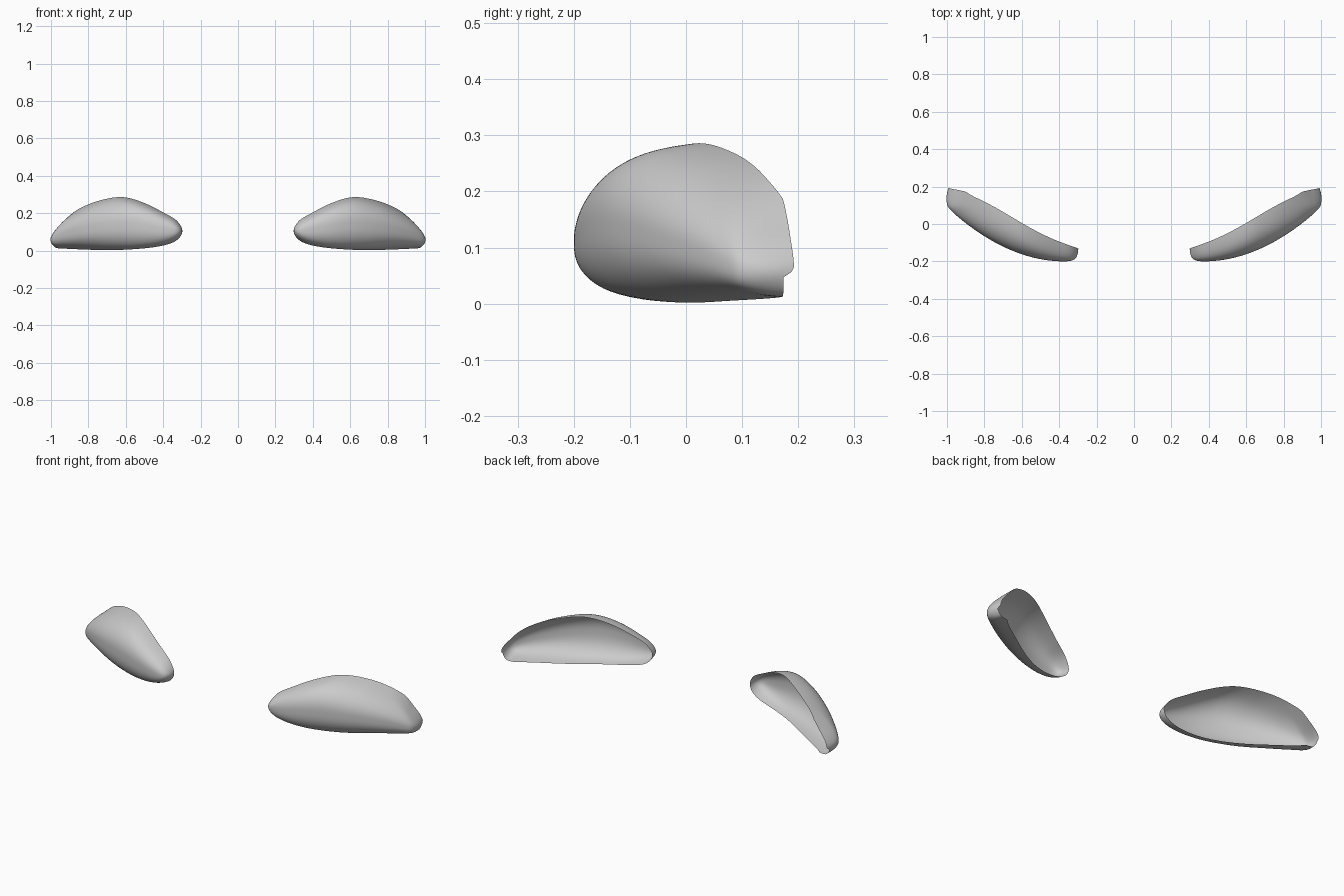
import bpy, bmesh, math
from mathutils import Vector

if "Cube" in bpy.data.objects:
    bpy.data.objects.remove(bpy.data.objects["Cube"])

# Rim outline seen from the front (x, z), counter-clockwise from the outer end
OUTLINE = [(1.026, 0.065), (0.993, 0.12), (0.915, 0.187), (0.805, 0.245), (0.71, 0.275),
           (0.63, 0.286), (0.56, 0.275), (0.48, 0.245), (0.4, 0.204), (0.33, 0.162),
           (0.298, 0.11), (0.318, 0.063), (0.38, 0.032), (0.5, 0.012), (0.68, 0.002),
           (0.83, 0.006), (0.95, 0.011), (1.006, 0.018)]
CX, CZ = 0.65, 0.115
SUB, RINGS = 6, 32


def smooth_loop(pts, sub):
    """Closed Catmull-Rom curve through the points."""
    p = [Vector(q) for q in pts]
    n, out = len(p), []
    for i in range(n):
        a, b, c, d = (p[(i + k) % n] for k in (-1, 0, 1, 2))
        for j in range(sub):
            t = j / sub
            out.append(0.5 * (2 * b + (c - a) * t + (2 * a - 5 * b + 4 * c - d) * t * t
                              + (3 * b - a - 3 * c + d) * t ** 3))
    return out


loop = smooth_loop(OUTLINE, SUB)


def span(x):
    """Lowest and highest z of the outline at x."""
    zs = []
    for a, b in zip(loop, loop[1:] + loop[:1]):
        if min(a.x, b.x) <= x <= max(a.x, b.x) and abs(a.x - b.x) > 1e-7:
            zs.append(a.y + (b.y - a.y) * (x - a.x) / (b.x - a.x))
    return (min(zs), max(zs)) if zs else (CZ, CZ)


def front_y(x):
    return -0.2 + 0.73 * (x - 0.37) ** 2


def rim_y(x, v):
    u = min(max((x - 0.3) / 0.7, 0), 1.04)
    low = ((1 - v) / 2) ** 2
    s = math.sin(math.pi * min(u, 1))
    y = -0.13 + 0.33 * u - 0.014 * math.sin(2 * math.pi * min(u, 1)) - 0.06 * low * s
    # ease off towards the outer corner
    return y - 0.6 * max(0, y - 0.17) - 0.012 * low * max(0, u) ** 8


def shell_point(o, f):
    """Point of the domed shell at fraction f from the centre to rim point o."""
    x, z = CX + (o.x - CX) * f, CZ + (o.y - CZ) * f
    lo, hi = span(x)
    half = max((hi - lo) / 2, 1e-4)
    v = max(-1, min(1, (z - (lo + hi) / 2) / half))
    power = 2.3 if v > 0 else 2.9
    w = math.sqrt((1 - abs(v) ** power) * max(0, 1 - f ** 24))
    y = front_y(x) * w + rim_y(x, v) * (1 - w)
    # the outer end wall leans inward towards the back
    lean = min(1, max(0, (x - 0.85) / 0.12))
    return x - 0.35 * lean * max(0, y - 0.09), 1.0 * y + 0.15 * max(0, y - 0.15), z


# Domed lens shell, open at the back
bm = bmesh.new()
centre = bm.verts.new(shell_point(loop[0], 0))
rings = []
for r in range(1, RINGS + 1):
    f = math.sin(math.pi / 2 * r / RINGS)
    rings.append([bm.verts.new(shell_point(o, f)) for o in loop])
n = len(loop)
for i in range(n):
    j = (i + 1) % n
    bm.faces.new((centre, rings[0][i], rings[0][j]))
    for a, b in zip(rings, rings[1:]):
        bm.faces.new((a[i], b[i], b[j], a[j]))
mesh = bpy.data.meshes.new("lamp_lens")
bm.to_mesh(mesh)
bm.free()
mesh.shade_smooth()
lens = bpy.data.objects.new("lamp_lens", mesh)
bpy.context.collection.objects.link(lens)

# Matching lens on the other side
lens.modifiers.new("mirror", 'MIRROR').use_axis[0] = True
